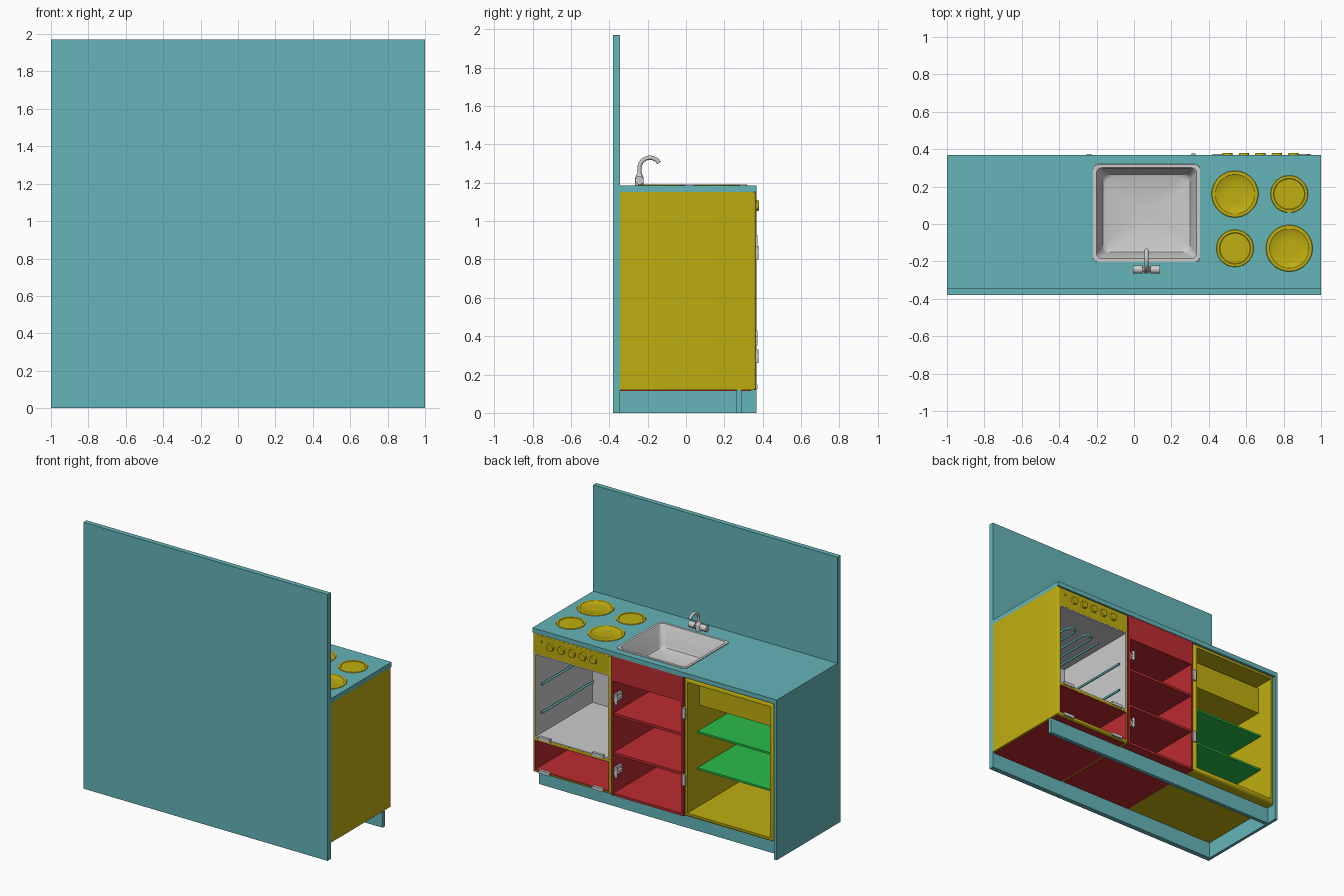
import bpy, bmesh, math
from mathutils import Vector, Matrix

if "Cube" in bpy.data.objects:
    bpy.data.objects.remove(bpy.data.objects["Cube"])

COL = {"teal": (0.13, 0.46, 0.48, 1), "yellow": (0.52, 0.42, 0.005, 1),
       "red": (0.5, 0.025, 0.03, 1), "green": (0.025, 0.5, 0.07, 1)}
MATS = {}


def finish(name, bm, color=None, smooth=False):
    bmesh.ops.recalc_face_normals(bm, faces=bm.faces)
    me = bpy.data.meshes.new(name)
    bm.to_mesh(me)
    bm.free()
    ob = bpy.data.objects.new(name, me)
    bpy.context.collection.objects.link(ob)
    if color:
        if color not in MATS:
            MATS[color] = bpy.data.materials.new(color)
            MATS[color].diffuse_color = COL[color]
        me.materials.append(MATS[color])
    if smooth:
        bpy.ops.object.select_all(action='DESELECT')
        ob.select_set(True)
        bpy.context.view_layer.objects.active = ob
        bpy.ops.object.shade_smooth_by_angle(angle=math.radians(40))
    return ob


def cube_bm(x, y, z):
    bm = bmesh.new()
    size = (x[1] - x[0], y[1] - y[0], z[1] - z[0])
    mid = (sum(x) / 2, sum(y) / 2, sum(z) / 2)
    bmesh.ops.create_cube(bm, size=1, matrix=Matrix.Translation(mid) @ Matrix.Diagonal((*size, 1)))
    return bm


def box(name, x, y, z, color=None):
    return finish(name, cube_bm(x, y, z), color)


def hollow(name, x, y, z, wall, color=None, bevel=0, back=None):
    """Box open towards +y, optionally with rounded front edges."""
    bm = cube_bm(x, y, z)
    front = max(bm.faces, key=lambda f: f.calc_center_median().y)
    if bevel:
        bmesh.ops.bevel(bm, geom=list(front.edges), offset=bevel, segments=4,
                        profile=0.5, affect='EDGES')
        front = max(bm.faces, key=lambda f: round(f.calc_center_median().y, 4) * 100 + f.calc_area())
    bmesh.ops.inset_region(bm, faces=[front], thickness=max(wall - bevel, 0.002))
    front = bmesh.ops.extrude_discrete_faces(bm, faces=[front])["faces"][0]
    for v in front.verts:
        v.co.y = y[0] + (back or wall)
    return finish(name, bm, color, bevel > 0)


def rod(name, a, b, r, color=None, r2=None, sides=24):
    a, b = Vector(a), Vector(b)
    bm = bmesh.new()
    m = Matrix.Translation((a + b) / 2) @ (b - a).to_track_quat('Z', 'Y').to_matrix().to_4x4()
    bmesh.ops.create_cone(bm, cap_ends=True, segments=sides, radius1=r,
                          radius2=r if r2 is None else r2, depth=(b - a).length, matrix=m)
    return finish(name, bm, color, True)


def loft(name, loops, color=None):
    """Stack of rounded rectangles (cx, cy, half x, half y, radius, z), last one capped."""
    bm, n, prev = bmesh.new(), 8, None
    for cx, cy, hx, hy, r, z in loops:
        ring = []
        for k, (sx, sy) in enumerate([(1, 1), (-1, 1), (-1, -1), (1, -1)]):
            for i in range(n):
                t = (k + (i + 0.5) / n) * math.pi / 2
                ring.append(bm.verts.new((cx + sx * (hx - r) + r * math.cos(t),
                                          cy + sy * (hy - r) + r * math.sin(t), z)))
        if prev:
            for i in range(len(ring)):
                j = (i + 1) % len(ring)
                bm.faces.new((prev[i], prev[j], ring[j], ring[i]))
        prev = ring
    bm.faces.new(prev)
    return finish(name, bm, color, True)


def tube(name, pts, r, color=None):
    cu = bpy.data.curves.new(name, 'CURVE')
    cu.dimensions, cu.bevel_depth, cu.bevel_resolution, cu.use_fill_caps = '3D', r, 4, True
    sp = cu.splines.new('POLY')
    sp.points.add(len(pts) - 1)
    for p, co in zip(sp.points, pts):
        p.co = (*co, 1)
    ob = bpy.data.objects.new(name, cu)
    bpy.context.collection.objects.link(ob)
    dg = bpy.context.evaluated_depsgraph_get()
    bm = bmesh.new()
    bm.from_mesh(bpy.data.meshes.new_from_object(ob.evaluated_get(dg)))
    bpy.data.objects.remove(ob)
    return finish(name, bm, color, True)


BACK, FRONT, TOP = -0.343, 0.368, 1.185

# Carcass boards and worktop with sink cut-out
box("back_panel", (-1, 1), (-0.38, BACK), (0, 1.97), "teal")
box("side_panel", (-1, -0.978), (BACK, FRONT), (0, 1.15), "teal")
box("plinth", (-0.978, 1), (0.262, 0.29), (0, 0.118), "teal")
top = box("worktop", (-1, 1), (BACK, FRONT), (1.15, TOP), "teal")
cutter = box("sink_cutter", (-0.2, 0.335), (-0.19, 0.305), (1.1, 1.25))
cutter.hide_render = True
cutter.hide_viewport = False
mod = top.modifiers.new("sink_hole", 'BOOLEAN')
mod.object, mod.operation, mod.solver = cutter, 'DIFFERENCE', 'EXACT'
bpy.context.view_layer.objects.active = top
bpy.ops.object.modifier_apply(modifier=mod.name)
bpy.data.objects.remove(cutter)

# Sink basin and drain
sx, sy = 0.067, 0.058
loft("sink_basin", [(sx, sy, 0.287, 0.262, 0.03, TOP), (sx, sy, 0.286, 0.261, 0.03, TOP + 0.005),
                    (sx, sy, 0.268, 0.243, 0.03, TOP + 0.005), (sx, sy, 0.262, 0.237, 0.03, TOP - 0.003),
                    (sx, sy, 0.24, 0.215, 0.04, 1.05), (sx, sy, 0.232, 0.207, 0.04, 1.034),
                    (sx, sy, 0.215, 0.19, 0.04, 1.027), (sx, sy, 0.035, 0.035, 0.035, 1.02)])
rod("sink_drain", (sx, sy, 1.015), (sx, sy, 1.025), 0.028)

# Tap: base, side handles, swan neck
ty = -0.243
rod("tap_base", (sx, ty, TOP), (sx, ty, 1.225), 0.022)
rod("tap_collar", (sx, ty, 1.225), (sx, ty, 1.25), 0.022, r2=0.012)
rod("tap_crossbar", (sx - 0.03, ty, 1.212), (sx + 0.03, ty, 1.212), 0.012)
for s, side in ((-1, "left"), (1, "right")):
    rod(f"tap_handle_{side}", (sx + s * 0.022, ty, 1.212), (sx + s * 0.072, ty, 1.212), 0.022)
arc = [(sx, ty + 0.055 - 0.055 * math.cos(t), 1.275 + 0.055 * math.sin(t))
       for t in [math.radians(a) for a in range(0, 151, 10)]]
tube("tap_neck", [(sx, ty, 1.235)] + arc, 0.011)

# Hob plates
for i, (x, y, r) in enumerate([(0.54, 0.16, 0.125), (0.83, 0.16, 0.1),
                               (0.54, -0.13, 0.1), (0.83, -0.13, 0.125)]):
    loft(f"hob_plate_{i + 1}", [(x, y, q * r, q * r, q * r, TOP + h) for q, h in
                                ((1, 0), (0.98, 0.004), (0.84, 0.005), (0.81, 0.002), (0.3, 0.002))], "yellow")

# Oven: shell, fascia, cavity, drawer compartment
hollow("oven_shell", (0.358, 1), (BACK, FRONT - 0.002), (0.12, 1.15), 0.018, "yellow", 0.015)
box("oven_fascia", (0.372, 0.986), (0.3, FRONT - 0.002), (1.0, 1.14), "yellow")
box("oven_divider", (0.372, 0.986), (-0.3, FRONT - 0.002), (0.36, 0.378), "yellow")
hollow("oven_cavity", (0.375, 0.983), (-0.31, FRONT - 0.003), (0.378, 1.0), 0.01)
hollow("drawer_compartment", (0.375, 0.983), (-0.31, FRONT - 0.004), (0.137, 0.36), 0.008, "red")
box("oven_base", (0.375, 0.985), (BACK, 0.34), (0.115, 0.121), "red")
for i in range(5):
    x = 0.5 + i * 0.088
    rod(f"oven_knob_{i + 1}", (x, 0.36, 1.08), (x, 0.38, 1.08), 0.031, "yellow", 0.026)
rod("oven_lamp", (0.93, 0.36, 1.1), (0.93, 0.371, 1.1), 0.009, "yellow")

# Oven rack rails and looped heating element
for x, side in ((0.402, "left"), (0.956, "right")):
    for z in (0.55, 0.76):
        rod(f"rack_rail_{side}_{int(z * 100)}", (x, -0.28, z), (x, 0.32, z), 0.008, "teal", sides=12)
path, step = [], 0.075
for i in range(6):
    x, s = 0.49 + i * step, 1 if i % 2 else -1
    path.append((x, 0.2 * -s, 0.95))
    if i < 5:
        path += [(x + step / 2 - step / 2 * math.cos(t), 0.2 * s + s * step / 2 * math.sin(t), 0.95)
                 for t in [k * math.pi / 8 for k in range(9)]]
    else:
        path.append((x, 0.2 * s, 0.95))
tube("heating_element", path, 0.008, "teal")

# Sink cabinet: boards, shelves, apron
cx = (-0.233, 0.356)
for name, x in (("left", (cx[0], cx[0] + 0.016)), ("right", (cx[1] - 0.016, cx[1]))):
    box(f"cabinet_side_{name}", x, (BACK, FRONT - 0.003), (0.118, 1.149), "red")
inner = (cx[0] + 0.016, cx[1] - 0.016)
box("cabinet_back", inner, (BACK, BACK + 0.016), (0.118, 1.149), "red")
for name, z in (("bottom", 0.118), ("shelf_low", 0.42), ("shelf_high", 0.71), ("ceiling", 0.965)):
    box(f"cabinet_{name}", inner, (BACK + 0.016, FRONT - 0.006), (z, z + 0.018), "red")
box("cabinet_apron", inner, (0.345, FRONT - 0.003), (0.965, 1.149), "red")

# Fridge: rounded shell, ice box, shelves
hollow("fridge_shell", (-0.976, -0.236), (BACK, FRONT - 0.002), (0.12, 1.15), 0.035, "yellow", 0.025, 0.05)
box("ice_box", (-0.942, -0.27), (-0.294, 0.23), (0.9, 1.1), "yellow")
for i, z in enumerate((0.43, 0.70)):
    box(f"fridge_shelf_{i + 1}", (-0.942, -0.27), (-0.294, 0.25), (z, z + 0.014), "green")

# Hinges left on the door openings
for i, (x, z) in enumerate([(0.9, 0.385), (0.465, 0.385), (0.9, 0.137), (0.465, 0.137)]):
    box(f"flap_hinge_{i + 1}", (x - 0.045, x + 0.045), (0.352, 0.373), (z - 0.012, z + 0.012))
for i, z in enumerate((0.39, 0.885)):
    box(f"fridge_hinge_{i + 1}", (-0.255, -0.227), (0.35, 0.373), (z - 0.04, z + 0.04))
for i, z in enumerate((0.295, 0.835)):
    box(f"cabinet_hinge_plate_{i + 1}", (0.325, 0.341), (0.28, 0.36), (z - 0.03, z + 0.03))
    box(f"cabinet_hinge_arm_{i + 1}", (0.308, 0.328), (0.3, 0.377), (z - 0.012, z + 0.012))
    rod(f"cabinet_hinge_cup_{i + 1}", (0.315, 0.368, z - 0.035), (0.315, 0.368, z + 0.035), 0.011, sides=16)

for m in bpy.data.materials:
    if m.users and not m.is_grease_pencil:
        m.use_nodes = True
        m.node_tree.nodes["Principled BSDF"].inputs["Base Color"].default_value = m.diffuse_color
